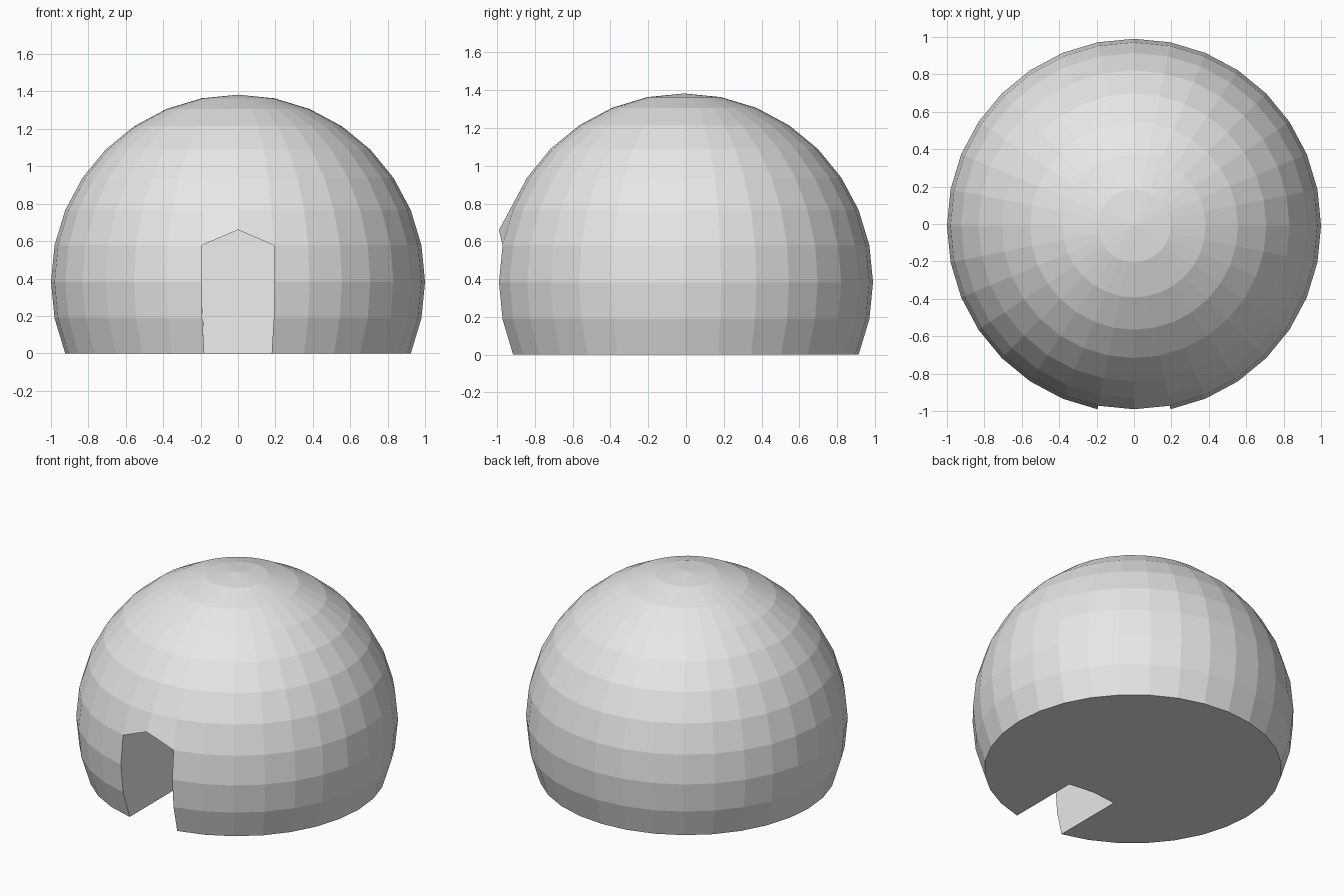
import bpy, bmesh, math
from mathutils import Vector

cube = bpy.data.objects.get("Cube")
if cube:
    bpy.data.objects.remove(cube, do_unlink=True)

SEGMENTS, RINGS = 32, 16
STEP = math.pi / RINGS
BASE = math.sin(2 * STEP)           # sphere centre height above the ground
BACK_Y = -0.40                      # depth of the doorway recess
JAMB_Y = -math.cos(2 * STEP) * math.cos(STEP)

stone = bpy.data.materials.new("light_grey")
stone.use_nodes = True
stone.diffuse_color = (0.8, 0.8, 0.8, 1)
stone.node_tree.nodes["Principled BSDF"].inputs["Base Color"].default_value = (0.8, 0.8, 0.8, 1)

# Dome: sphere cut off two rings below its equator
bm = bmesh.new()
bmesh.ops.create_uvsphere(bm, u_segments=SEGMENTS, v_segments=RINGS, radius=1)
bmesh.ops.delete(bm, geom=[v for v in bm.verts if v.co.z < -BASE - 0.01], context='VERTS')
bmesh.ops.translate(bm, verts=bm.verts, vec=(0, 0, BASE))

# Doorway: two columns by three rows removed, with a raised peak
door = []
for f in bm.faces:
    c = f.calc_center_median()
    if c.y < -0.8 and abs(c.x) < 0.15 and c.z < 0.55:
        door.append(f)
peak = min(bm.verts, key=lambda v: (v.co - Vector((0, -0.98, 0.58))).length)
peak.co.z = 0.66
bmesh.ops.delete(bm, geom=door, context='FACES')

# Recess walls, pushed back from the door frame
frame = [e for e in bm.edges if e.is_boundary and max(v.co.z for v in e.verts) > 0.01]
made = bmesh.ops.extrude_edge_only(bm, edges=frame)["geom"]
inner = [g for g in made if isinstance(g, bmesh.types.BMVert)]
for v in inner:
    v.co.y = BACK_Y + (JAMB_Y - v.co.y)

# Back wall of the recess, one shallow hollow face
inner.append(bm.verts.new((0, BACK_Y + 0.018, 0)))
inner.sort(key=lambda v: math.atan2(v.co.z - 0.3, v.co.x))
bm.faces.new(inner)

# Flat underside
rim = [e for e in bm.edges if e.is_boundary]
bmesh.ops.holes_fill(bm, edges=rim, sides=0)
bmesh.ops.recalc_face_normals(bm, faces=bm.faces)

# Centre the front-to-back extent
ys = [v.co.y for v in bm.verts]
bmesh.ops.translate(bm, verts=bm.verts, vec=(0, -(min(ys) + max(ys)) / 2, 0))

mesh = bpy.data.meshes.new("dome_shelter")
bm.to_mesh(mesh)
bm.free()
mesh.materials.append(stone)
dome = bpy.data.objects.new("dome_shelter", mesh)
bpy.context.collection.objects.link(dome)
